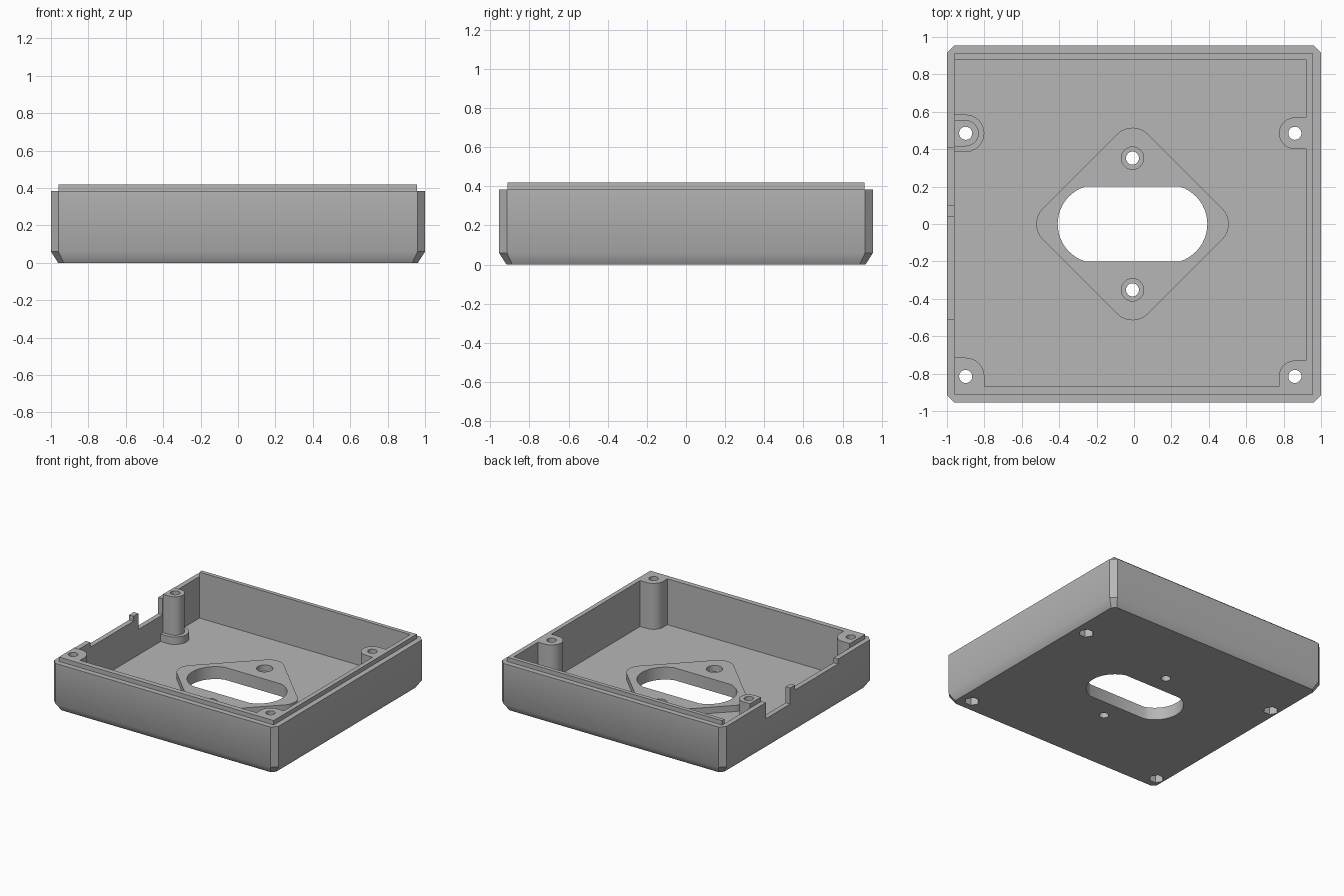
import bpy, bmesh
from math import sin, cos, pi, radians, sqrt, asin

cube = bpy.data.objects.get("Cube")
if cube:
    bpy.data.objects.remove(cube, do_unlink=True)

grey = bpy.data.materials.new("matte_grey")
grey.use_nodes = True
colour = (0.47, 0.47, 0.47, 1)
grey.diffuse_color = colour
grey.node_tree.nodes["Principled BSDF"].inputs["Base Color"].default_value = colour


def loft(name, rings):
    """Closed solid through a stack of (outline, height) rings."""
    bm = bmesh.new()
    loops = [[bm.verts.new((x, y, z)) for x, y in pts] for pts, z in rings]
    for low, high in zip(loops, loops[1:]):
        for i in range(len(low)):
            j = (i + 1) % len(low)
            bm.faces.new((low[i], low[j], high[j], high[i]))
    bm.faces.new(loops[0][::-1])
    bm.faces.new(loops[-1])
    bmesh.ops.recalc_face_normals(bm, faces=bm.faces)
    mesh = bpy.data.meshes.new(name)
    bm.to_mesh(mesh)
    bm.free()
    mesh.materials.append(grey)
    ob = bpy.data.objects.new(name, mesh)
    bpy.context.collection.objects.link(ob)
    return ob


def prism(name, pts, z0, z1):
    return loft(name, [(pts, z0), (pts, z1)])


def rect(x0, x1, y0, y1):
    return [(x0, y0), (x1, y0), (x1, y1), (x0, y1)]


def arc(cx, cy, r, a0, a1, n=12):
    return [(cx + r * cos(a0 + (a1 - a0) * i / n),
             cy + r * sin(a0 + (a1 - a0) * i / n)) for i in range(n + 1)]


def circle(cx, cy, r, n=32):
    return arc(cx, cy, r, 0, 2 * pi, n)[:-1]


def chamfered(hx, hy, c):
    return [(-hx + c, -hy), (hx - c, -hy), (hx, -hy + c), (hx, hy - c),
            (hx - c, hy), (-hx + c, hy), (-hx, hy - c), (-hx, -hy + c)]


def combine(target, tool, operation="DIFFERENCE"):
    mod = target.modifiers.new("combine", "BOOLEAN")
    mod.operation, mod.solver, mod.object = operation, "EXACT", tool
    bpy.context.view_layer.objects.active = target
    bpy.ops.object.modifier_apply(modifier=mod.name)
    bpy.data.objects.remove(tool, do_unlink=True)


FLOOR, RIM, TOP = 0.05, 0.385, 0.42
CX = -0.008
LEFT, RIGHT, BACK, FRONT = -0.9, 0.86, 0.485, -0.815

# outer case with chamfered corners and tapered foot, plus the raised lip
case = loft("enclosure_base", [(chamfered(0.962, 0.917, 0.03), 0),
                               (chamfered(1, 0.955, 0.04), 0.06),
                               (chamfered(1, 0.955, 0.04), RIM)])
combine(case, prism("lip", rect(-0.96, 0.957, -0.912, 0.912), 0.2, TOP), "UNION")

# cavity, with posts and raised plate left standing in it
cavity = prism("cavity", rect(-0.96, 0.92, -0.87, 0.88), FLOOR, 0.6)


def wall_post(y, r, side, z1):
    """Half-round post that runs into the side wall."""
    if side < 0:
        pts = [(-1.2, y - r)] + arc(LEFT, y, r, -pi / 2, pi / 2) + [(-1.2, y + r)]
    else:
        pts = [(1.2, y + r)] + arc(RIGHT, y, r, pi / 2, 3 * pi / 2) + [(1.2, y - r)]
    combine(cavity, prism("post", pts, -0.1, z1))


def corner_post(x, r, side):
    """Post that fills the front corner."""
    y = FRONT
    pts = [(side * 1.2, -1.2), (side * 1.2, y + r)]
    pts += arc(x, y, r, pi / 2, pi / 2 + side * pi / 2)
    pts += [(x - side * r, -1.2)]
    combine(cavity, prism("post", pts, -0.1, 0.8))


wall_post(BACK, 0.07, -1, 0.8)
wall_post(BACK, 0.1, -1, 0.11)
wall_post(BACK, 0.085, 1, 0.8)
corner_post(LEFT, 0.1, -1)
corner_post(RIGHT, 0.085, 1)

# rounded diamond plate on the floor
diamond = []
for k in range(4):
    a = k * pi / 2
    diamond += arc(CX + 0.4 * cos(a), 0.4 * sin(a), 0.115, a - pi / 4, a + pi / 4, 8)
combine(cavity, prism("diamond_plate", diamond, -0.1, 0.1))
combine(case, cavity)

# cable slot through plate and floor
half = asin(0.2 / 0.21)
slot = arc(CX + 0.19, 0, 0.21, -half, half, 20)
slot += arc(CX - 0.19, 0, 0.21, pi - half, pi + half, 20)
combine(case, prism("slot", slot, -0.1, 0.3))

# counterbored screw holes in the plate
for y in (-0.352, 0.352):
    combine(case, prism("screw_hole", circle(CX, y, 0.035), -0.1, 0.3))
    combine(case, prism("counterbore", circle(CX, y, 0.06), 0.05, 0.3))

# post holes with hexagonal nut pockets underneath
for x in (LEFT, RIGHT):
    for y in (BACK, FRONT):
        combine(case, prism("post_hole", circle(x, y, 0.035), -0.1, 0.7))
        combine(case, prism("nut_pocket", circle(x, y, 0.056, 6), -0.1, 0.06))

# notches in the thin side wall
for y0, y1, z in ((0.1, 0.41, 0.255), (-0.51, 0.04, 0.345)):
    combine(case, prism("notch", rect(-1.1, -0.95, y0, y1), z, 0.7))

bpy.ops.object.select_all(action="DESELECT")
case.select_set(True)
bpy.context.view_layer.objects.active = case
bpy.ops.object.shade_smooth_by_angle(angle=radians(35))
